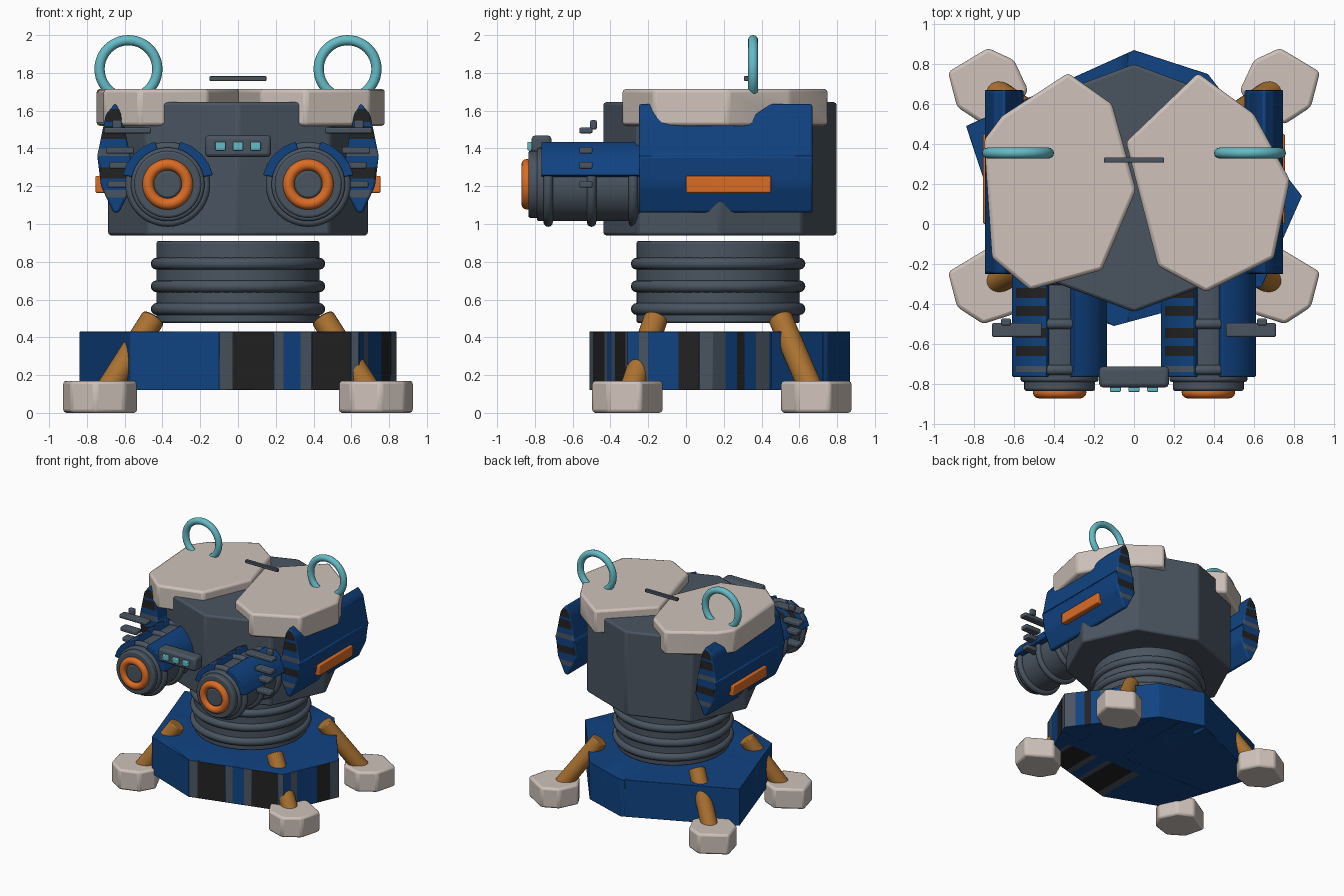
import bpy, bmesh, math
from mathutils import Vector

cube = bpy.data.objects.get("Cube")
if cube:
    bpy.data.objects.remove(cube, do_unlink=True)


def material(name, rgb):
    m = bpy.data.materials.new(name)
    m.use_nodes = True
    m.diffuse_color = (*rgb, 1)
    m.node_tree.nodes["Principled BSDF"].inputs["Base Color"].default_value = (*rgb, 1)
    return m


BLUE = material("navy blue", (0.005, 0.055, 0.22))
GREY = material("slate grey", (0.068, 0.09, 0.118))
BLACK = material("soot black", (0.016, 0.016, 0.016))
CREAM = material("warm cream", (0.62, 0.54, 0.49))
ORANGE = material("signal orange", (0.7, 0.15, 0.018))
CYAN = material("pale cyan", (0.13, 0.5, 0.57))
BRONZE = material("bronze", (0.4, 0.165, 0.03))


def finish(ob, mats, bevel=0.0):
    """Add materials, a small bevel and smooth shading with sharp edges."""
    for m in mats:
        ob.data.materials.append(m)
    bpy.ops.object.select_all(action="DESELECT")
    ob.select_set(True)
    bpy.context.view_layer.objects.active = ob
    if bevel:
        mod = ob.modifiers.new("bevel", "BEVEL")
        mod.width, mod.segments = bevel, 2
        mod.limit_method, mod.angle_limit = "ANGLE", math.radians(25)
    bpy.ops.object.shade_smooth_by_angle(angle=math.radians(35))
    return ob


def prism(name, pts, lo, hi, mats, axis="z", bevel=0.012, cuts=(), rule=None):
    """Extrude an outline; cut it at (axis index, position) and paint faces by rule."""
    bm = bmesh.new()
    place = (lambda a, b, h: (a, b, h)) if axis == "z" else (lambda a, b, h: (a, h, b))
    face = bm.faces.new([bm.verts.new(place(a, b, lo)) for a, b in pts])
    ext = bmesh.ops.extrude_face_region(bm, geom=[face])
    top = [v for v in ext["geom"] if isinstance(v, bmesh.types.BMVert)]
    bmesh.ops.translate(bm, verts=top, vec=place(0, 0, hi - lo))
    for index, pos in cuts:
        axis_vec = Vector([float(i == index) for i in range(3)])
        bmesh.ops.bisect_plane(bm, geom=bm.verts[:] + bm.edges[:] + bm.faces[:],
                               plane_co=axis_vec * pos, plane_no=axis_vec)
    bmesh.ops.recalc_face_normals(bm, faces=bm.faces[:])
    if rule:
        for f in bm.faces:
            f.material_index = rule(f.calc_center_median(), f.normal)
    me = bpy.data.meshes.new(name)
    bm.to_mesh(me)
    bm.free()
    ob = bpy.data.objects.new(name, me)
    bpy.context.collection.objects.link(ob)
    return finish(ob, mats, bevel)


def box(name, center, size, mat, bevel=0.008):
    x, y, z = center
    w, d, h = (s / 2 for s in size)
    outline = [(x - w, y - d), (x + w, y - d), (x + w, y + d), (x - w, y + d)]
    return prism(name, outline, z - h, z + h, [mat], bevel=bevel)


def rod(name, start, end, radius, mat, bevel=0.012, sides=40):
    a, b = Vector(start), Vector(end)
    bpy.ops.mesh.primitive_cylinder_add(vertices=sides, radius=radius, depth=(b - a).length,
                                        location=(a + b) / 2,
                                        rotation=(b - a).to_track_quat("Z", "Y").to_euler())
    ob = bpy.context.object
    ob.name = name
    return finish(ob, [mat], bevel)


def ring(name, center, major, minor, mat, upright=True):
    bpy.ops.mesh.primitive_torus_add(major_radius=major, minor_radius=minor, location=center,
                                     major_segments=48, minor_segments=12,
                                     rotation=(math.pi / 2 if upright else 0, 0, 0))
    ob = bpy.context.object
    ob.name = name
    return finish(ob, [mat])


def band(value, bands):
    """Material slot of the painted band holding the value, else slot 0."""
    return next((s for lo, hi, s in bands if lo < value < hi), 0)


# Base slab with painted stripes on the front, right flank and underside
FRONT = [(-0.1, -0.03, 1), (-0.03, 0.19, 2), (0.19, 0.24, 1), (0.33, 0.39, 1),
         (0.39, 0.6, 2), (0.6, 0.64, 1)]
FLANK = [(-0.25, -0.2, 1), (-0.04, 0.07, 2), (0.07, 0.21, 1), (0.27, 0.31, 2), (0.37, 0.44, 1)]


def base_paint(c, n):
    if n.y < -0.9 and n.x > 0:
        return band(c.x, FRONT)
    if n.z < -0.9 and c.y < -0.05:
        return band(c.x, FRONT)
    return band(c.y, FLANK) if n.x > 0.7 else 0


base_outline = [(0.84, 0.14), (0.37, 0.75), (0, 0.87), (-0.84, 0.49),
                (-0.57, -0.33), (-0.1, -0.51), (0.64, -0.31)]
base_cuts = [(0, v) for b in FRONT for v in b[:2]] + [(1, v) for b in FLANK for v in b[:2]]
prism("base", base_outline, 0.12, 0.43, [BLUE, GREY, BLACK], bevel=0.01,
      cuts=base_cuts + [(1, -0.05)], rule=base_paint)

# Ribbed turret column
rod("column", (0, 0.17, 0.475), (0, 0.17, 0.91), 0.432, GREY, sides=64)
for z in (0.55, 0.67, 0.79):
    ring("column_rib", (0, 0.17, z), 0.43, 0.032, GREY, upright=False)

# Eight-sided body
octagon = [(0.69 * math.cos(i * math.pi / 4), 0.18 + 0.62 * math.sin(i * math.pi / 4))
           for i in range(8)]
prism("body", octagon, 0.94, 1.645, [GREY], bevel=0.015)

# Roof armour
right_roof = [(0.32, 0.755), (0.6, 0.55), (0.78, 0.22), (0.7, -0.17),
              (0.36, -0.34), (0.12, -0.21), (-0.04, 0.41)]
left_roof = [(-0.33, 0.755), (-0.66, 0.54), (-0.75, 0.42), (-0.71, -0.17),
             (-0.52, -0.33), (-0.16, -0.23), (0.01, 0.17), (-0.11, 0.6)]
prism("roof_plate_a", right_roof, 1.52, 1.715, [CREAM], bevel=0.018)
prism("roof_plate_b", left_roof, 1.52, 1.715, [CREAM], bevel=0.018)
box("antenna_bar", (0, 0.32, 1.77), (0.3, 0.025, 0.025), GREY, 0.004)

foot = [(0, 0.19), (0.2, 0.07), (0.155, -0.105), (0.025, -0.19),
        (-0.13, -0.14), (-0.2, -0.02), (-0.13, 0.13)]
panel = [(0.65, 1.64), (0.7, 1.58), (0.745, 1.36), (0.725, 1.2), (0.66, 1.06),
         (0.63, 1.06), (0.55, 1.22), (0.57, 1.36), (0.615, 1.58)]
PANEL_BANDS = [(1.14, 1.18, 1), (1.24, 1.3, 2), (1.36, 1.4, 1), (1.45, 1.52, 2), (1.54, 1.61, 2)]
PAD_BANDS = [(-0.74, -0.71, 1), (-0.66, -0.61, 2), (-0.57, -0.52, 2),
             (-0.46, -0.41, 2), (-0.37, -0.32, 2)]


def panel_paint(c, n):
    return band(c.z, PANEL_BANDS) if abs(n.y) > 0.9 else 0


def pad_paint(c, n):
    return band(c.y, PAD_BANDS) if n.x < -0.3 and n.z > 0.5 else 0


for s in (-1, 1):
    # Feet and struts
    for y, top_y in ((-0.31, -0.16), (0.69, 0.5)):
        prism("foot", [(s * (0.73 + a), y + b) for a, b in foot], 0, 0.17, [CREAM], bevel=0.018)
        rod("strut", (s * 0.73, y, 0.06), (s * 0.45, top_y, 0.5), 0.064, BRONZE, 0.006, 24)

    # Side armour with orange marker, and roof loop
    prism("side_panel", [(s * a, b) for a, b in panel], -0.25, 0.67, [BLUE, GREY, BLACK], "y",
          cuts=[(2, v) for b in PANEL_BANDS for v in b[:2]], rule=panel_paint)
    box("side_marker", (s * 0.725, 0.225, 1.21), (0.06, 0.45, 0.09), ORANGE)
    ring("roof_loop", (s * 0.58, 0.355, 1.82), 0.153, 0.027, CYAN)

    # Cannon barrel
    x, z = s * 0.372, 1.21
    rod("cannon_barrel", (x, -0.79, z), (x, -0.2, z), 0.195, GREY)
    rod("cannon_rim", (x, -0.835, z), (x, -0.77, z), 0.178, GREY)
    rod("muzzle_core", (x, -0.85, z), (x, -0.8, z), 0.075, GREY)
    ring("muzzle_ring", (x, -0.842, z), 0.104, 0.03, ORANGE)
    for y in (-0.73, -0.5, -0.28):
        ring("barrel_hoop", (x, y, z), 0.2, 0.025, GREY)

    # Armour pads hugging the barrel on both sides of its top
    for first, last in ((12, 74), (106, 168)):
        turn = [math.radians(first + (last - first) * i / 4) for i in range(5)]
        arc = [(x + 0.245 * math.cos(t), z + 0.235 * math.sin(t)) for t in turn]
        arc += [(x + 0.18 * math.cos(t), z + 0.18 * math.sin(t)) for t in reversed(turn)]
        prism("cannon_pad", arc, -0.765, -0.22, [BLUE, GREY, BLACK], "y", bevel=0.006,
              cuts=[(1, v) for b in PAD_BANDS for v in b[:2]], rule=pad_paint)

    # Sensor bar and clamps on the outer side
    box("sensor_bar", (s * 0.585, -0.53, 1.495), (0.25, 0.07, 0.03), GREY)
    box("sensor_tip", (s * 0.64, -0.49, 1.525), (0.05, 0.035, 0.05), GREY)
    for cz, reach in ((1.39, 0.7), (1.31, 0.68), (1.21, 0.69)):
        box("side_clamp", (s * (reach + 0.55) / 2, -0.53, cz), (reach - 0.55, 0.07, 0.035), GREY)

# Bridge between the cannons with indicator lights
box("bridge", (0, -0.765, 1.412), (0.35, 0.105, 0.115), GREY, 0.02)
for x in (-0.093, 0, 0.093):
    box("indicator_light", (x, -0.825, 1.412), (0.055, 0.03, 0.045), CYAN, 0.006)
